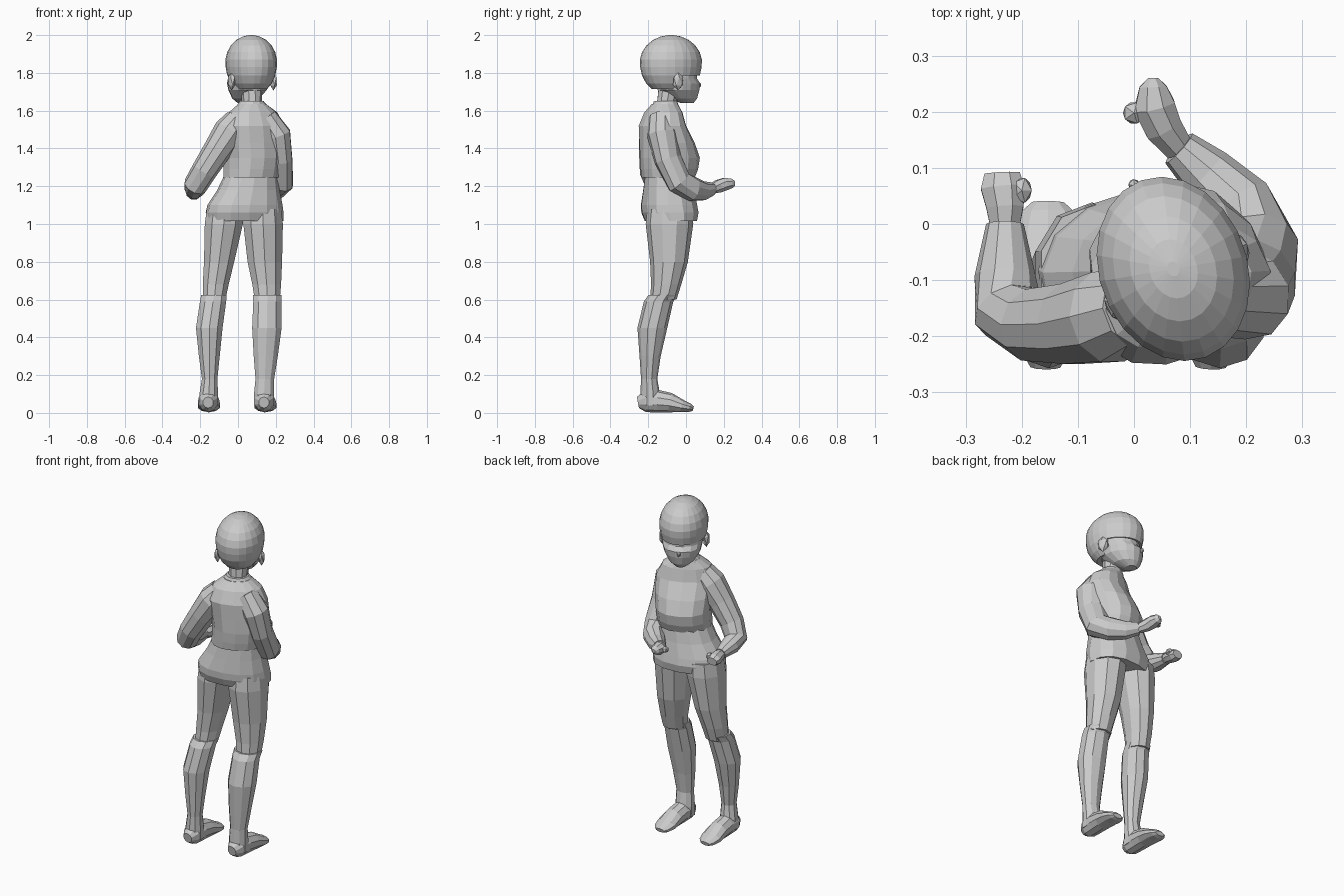
import bpy, bmesh, math
from mathutils import Vector, Matrix


def skin(name, sections, n, power=1.0, keep=None):
    """Skin closed rings; each section is (centre, half axis u, half axis v)."""
    bm = bmesh.new()
    rings = []
    for c, u, v in sections:
        ring = []
        for i in range(n):
            a = 2 * math.pi * (i + 0.5) / n
            ca, sa = math.cos(a), math.sin(a)
            ca = math.copysign(abs(ca) ** power, ca)
            sa = math.copysign(abs(sa) ** power, sa)
            ring.append(bm.verts.new(c + u * ca + v * sa))
        rings.append(ring)
    for r, s in zip(rings, rings[1:]):
        for i in range(n):
            j = (i + 1) % n
            bm.faces.new((r[i], r[j], s[j], s[i]))
    bm.faces.new(rings[0][::-1])
    bm.faces.new(rings[-1])
    if keep:
        drop = [f for f in bm.faces if not keep(f.calc_center_median())]
        bmesh.ops.delete(bm, geom=drop, context='FACES')
    bmesh.ops.recalc_face_normals(bm, faces=bm.faces)
    me = bpy.data.meshes.new(name)
    bm.to_mesh(me)
    bm.free()
    ob = bpy.data.objects.new(name, me)
    bpy.context.collection.objects.link(ob)
    return ob


def loft(name, rows, n=12, yaw=0, power=1.0, keep=None):
    """Stack of horizontal rings: rows of (x, y, z, rx, ry)."""
    rot = Matrix.Rotation(math.radians(yaw), 3, 'Z')
    secs = [(Vector(r[:3]), rot @ Vector((r[3], 0, 0)), rot @ Vector((0, r[4], 0)))
            for r in rows]
    return skin(name, secs, n, power, keep)


def tube(name, rows, ref, n=10):
    """Rings across a path: rows of (x, y, z, r_in_plane, r_along_ref)."""
    pts = [Vector(r[:3]) for r in rows]
    secs = []
    for i, r in enumerate(rows):
        d = (pts[min(i + 1, len(pts) - 1)] - pts[max(i - 1, 0)]).normalized()
        side = d.cross(Vector(ref)).normalized()
        secs.append((pts[i], side * r[3], side.cross(d) * r[4]))
    return skin(name, secs, n)


# Head frame: turned towards -x
HEAD_YAW = 25
HEAD = Vector((0.07, -0.08, 0))
TURN = Matrix.Rotation(math.radians(HEAD_YAW), 3, 'Z')


def head_pt(x, y, z):
    return HEAD + TURN @ Vector((x, y, 0)) + Vector((0, 0, z))


def blob(name, loc, size, yaw=0, sub=1):
    bpy.ops.mesh.primitive_ico_sphere_add(subdivisions=sub, radius=1, location=loc)
    ob = bpy.context.object
    ob.name = name
    ob.scale = size
    ob.rotation_euler.z = math.radians(yaw)
    return ob


# Face: (forward, z, rx, ry), chin up to forehead, recessed at the eyes
face = [(0.095, 1.64, .03, .035), (0.07, 1.665, .07, .078), (0.045, 1.71, .10, .115),
        (0.045, 1.745, .108, .118), (0.03, 1.77, .112, .112), (0.02, 1.86, .112, .12)]
loft("face", [(*head_pt(0, f, z), rx, ry) for f, z, rx, ry in face], 16, HEAD_YAW)
blob("nose", head_pt(0, 0.163, 1.735), (.012, .014, .016), HEAD_YAW)
for s in (-1, 1):
    blob("ear", head_pt(s * .122, -.015, 1.755), (.018, .032, .048), HEAD_YAW)

# Hair cap, cut open in front of the face
def outside_face(p):
    q = TURN.transposed() @ (p - HEAD)
    return not (p.z < 1.795 and q.y > 0.0)

hair = [(1.715, .62), (1.745, .8), (1.785, .93), (1.83, .99), (1.87, 1.0), (1.91, .93),
        (1.945, .79), (1.975, .57), (1.993, .32), (2.0, .08)]
cap = loft("hair", [(HEAD.x, HEAD.y, z, .132 * s, .168 * s) for z, s in hair],
           22, 20, keep=outside_face)
thick = cap.modifiers.new("thickness", 'SOLIDIFY')
thick.thickness = 0.015
thick.offset = -1

# Neck and collar
loft("neck", [(.075, -.11, 1.56, .06, .06), (.073, -.1, 1.65, .053, .055),
              (.07, -.085, 1.75, .058, .06)], 10, 20)
loft("collar", [(.08, -.115, 1.585, .115, .08), (.075, -.11, 1.625, .085, .07),
                (.073, -.108, 1.65, .064, .062)], 12, 22)

# Jacket body and the shirt flaring out below it
loft("jacket", [(.07, -.095, 1.245, .148, .135), (.072, -.088, 1.29, .15, .148),
                (.075, -.085, 1.35, .153, .155), (.08, -.1, 1.43, .162, .138),
                (.085, -.125, 1.52, .165, .112), (.08, -.12, 1.59, .135, .09),
                (.075, -.112, 1.635, .075, .066)], 14, 25, 0.9)
loft("shirt", [(.037, -.08, 1.015, .205, .135), (.035, -.085, 1.06, .207, .15),
               (.037, -.09, 1.1, .2, .148), (.055, -.092, 1.18, .165, .135),
               (.068, -.092, 1.26, .14, .125)], 14, 10, 0.9)

# Arms, bent at the elbow and ending in fists
tube("left_arm", [(.14, -.13, 1.56, .07, .07), (.2, -.125, 1.47, .085, .08),
                  (.217, -.095, 1.34, .078, .068), (.225, -.035, 1.22, .075, .064),
                  (.19, .035, 1.185, .066, .06), (.13, .09, 1.175, .052, .05),
                  (.08, .135, 1.185, .036, .036)], (.65, .75, .1))
tube("left_hand", [(.08, .135, 1.185, .028, .028), (.052, .172, 1.2, .036, .036),
                   (.036, .21, 1.212, .04, .036), (.034, .245, 1.215, .026, .026),
                   (.034, .26, 1.215, .01, .012)], (0, 0, 1), 8)
blob("left_thumb", (.0, .198, 1.212), (.022, .022, .02))
tube("right_arm", [(.0, -.15, 1.55, .07, .07), (-.045, -.165, 1.49, .085, .085),
                   (-.11, -.178, 1.39, .075, .075), (-.18, -.18, 1.28, .067, .068),
                   (-.225, -.155, 1.205, .062, .064), (-.23, -.09, 1.185, .052, .055),
                   (-.23, 0, 1.17, .033, .034)], (.8, 0, -.6))
tube("right_hand", [(-.23, -.01, 1.17, .027, .027), (-.23, .03, 1.167, .036, .034),
                    (-.234, .065, 1.163, .042, .035), (-.235, .09, 1.16, .034, .024)],
     (0, 0, 1), 8)
blob("right_thumb", (-.2, .06, 1.175), (.02, .026, .02))

# Legs: centre x and half width per height; depths are shared by both legs
thigh_z = [(1.08, -.085, .12), (1.0, -.0875, .126), (.8, -.09, .1), (.68, -.105, .08),
           (.6, -.12, .07)]
boot_z = [(.625, -.122, .076), (.59, -.145, .078), (.45, -.178, .079), (.3, -.19, .056),
          (.18, -.195, .043), (.1, -.19, .052), (.04, -.19, .05)]
legs = {
    "left": ([(.133, .1), (.133, .11), (.142, .096), (.152, .08), (.155, .07)],
             [(.155, .08), (.155, .078), (.153, .082), (.147, .067), (.142, .052),
              (.138, .056), (.137, .056)], .137, .01),
    "right": ([(-.07, .1), (-.075, .106), (-.1, .084), (-.118, .072), (-.125, .062)],
              [(-.127, .071), (-.132, .073), (-.152, .074), (-.152, .058), (-.15, .043),
               (-.155, .052), (-.157, .054)], -.158, .005),
}
foot = [(-.254, .055, .028, .03), (-.215, .062, .052, .058), (-.15, .062, .055, .06),
        (-.085, .054, .058, .052), (-.02, .036, .062, .033), (.02, .027, .05, .023),
        (.038, .022, .03, .012)]
for side, (thigh, boot, fx, drift) in legs.items():
    loft(side + "_thigh", [(x, y, z, rx, ry) for (z, y, ry), (x, rx)
                           in zip(thigh_z, thigh)], 10)
    loft(side + "_boot", [(x, y, z, rx, ry) for (z, y, ry), (x, rx)
                          in zip(boot_z, boot)], 10)
    tube(side + "_foot", [(fx + drift * (y + .25) / .28, y, max(z, rz), rx, rz)
                          for y, z, rx, rz in foot], (0, 0, 1), 10)
